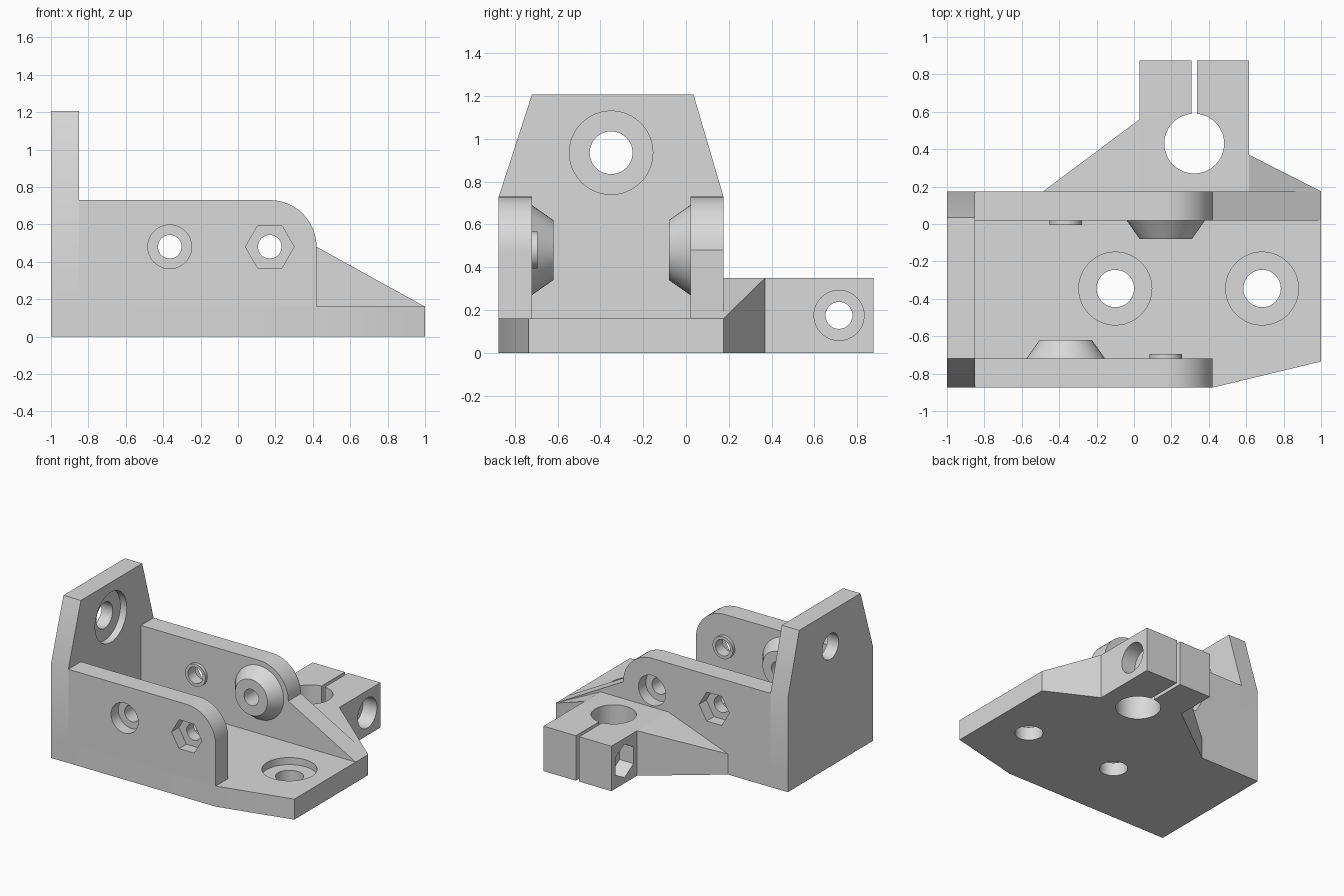
import bpy, bmesh, math

cube = bpy.data.objects.get("Cube")
if cube:
    bpy.data.objects.remove(cube, do_unlink=True)

grey = bpy.data.materials.new("light_grey")
grey.use_nodes = True
GREY = (0.7, 0.7, 0.7, 1)
grey.diffuse_color = GREY
grey.node_tree.nodes["Principled BSDF"].inputs["Base Color"].default_value = GREY


def place(axis, u, v, d):
    return {"x": (d, u, v), "y": (u, d, v), "z": (u, v, d)}[axis]


def finish(name, bm):
    bmesh.ops.recalc_face_normals(bm, faces=bm.faces)
    mesh = bpy.data.meshes.new(name)
    bm.to_mesh(mesh)
    bm.free()
    mesh.materials.append(grey)
    obj = bpy.data.objects.new(name, mesh)
    bpy.context.collection.objects.link(obj)
    return obj


def prism(name, axis, outline, lo, hi, end=None):
    """Solid between an outline at lo and a matching one at hi."""
    bm = bmesh.new()
    a = [bm.verts.new(place(axis, u, v, lo)) for u, v in outline]
    b = [bm.verts.new(place(axis, u, v, hi)) for u, v in end or outline]
    bm.faces.new(a)
    bm.faces.new(b)
    for i in range(len(a)):
        j = (i + 1) % len(a)
        bm.faces.new((a[i], a[j], b[j], b[i]))
    return finish(name, bm)


def ring(u, v, r, n=48, start=0, sweep=360):
    step = sweep / n
    count = n if sweep == 360 else n + 1
    return [(u + r * math.cos(math.radians(start + i * step)),
             v + r * math.sin(math.radians(start + i * step))) for i in range(count)]


def rect(u0, u1, v0, v1):
    return [(u0, v0), (u1, v0), (u1, v1), (u0, v1)]


def combine(obj, tool, operation):
    mod = obj.modifiers.new(operation.lower(), "BOOLEAN")
    mod.operation = operation
    mod.solver = "EXACT"
    mod.object = tool
    bpy.context.view_layer.objects.active = obj
    bpy.ops.object.modifier_apply(modifier=mod.name)
    bpy.data.objects.remove(tool, do_unlink=True)


def add(obj, *args, **kw):
    combine(obj, prism("boss", *args, **kw), "UNION")


def cut(obj, *args):
    combine(obj, prism("cutter", *args), "DIFFERENCE")


BOLT, HEAD, NUT = 0.063, 0.117, 0.13
BIG, BIG_HEAD, BIG_DEPTH = 0.1, 0.195, 0.055
BASE, TOP, FRONT, REAR = 0.16, 0.73, -0.875, 0.175

# Base plate with a tapered front corner and two counterbored holes
base = prism("base_plate", "z",
             [(-1, FRONT), (0.42, FRONT), (1, -0.735), (1, REAR), (-1, REAR)], 0, BASE)
for x in (-0.1, 0.685):
    cut(base, "z", ring(x, -0.345, BIG), -0.1, 0.3)
    cut(base, "z", ring(x, -0.345, BIG_HEAD), BASE - BIG_DEPTH, 0.3)

# Tall end wall with tapered shoulders
wall = prism("end_wall", "x",
             [(FRONT, BASE), (REAR, BASE), (REAR, TOP), (0.035, 1.207),
              (-0.72, 1.207), (FRONT, TOP)], -1, -0.85)
cut(wall, "x", ring(-0.35, 0.935, BIG), -1.1, -0.7)
cut(wall, "x", ring(-0.35, 0.935, BIG_HEAD), -0.85 - BIG_DEPTH, -0.7)

# Side walls with conical and small bosses, bolt holes and nut recesses
MID = 0.48
for name, s, outer, cone_x, nut_x, foot in (
        ("front_side_wall", -1, FRONT, -0.365, 0.17, 0.42),
        ("rear_side_wall", 1, REAR, 0.17, -0.365, 1)):
    inner = outer - s * 0.155
    outline = [(-0.85, BASE), (foot, BASE)] + ring(0.17, MID, 0.25, 12, 0, 90) + [(-0.85, TOP)]
    side = prism(name, "y", outline, outer, inner)
    add(side, "y", ring(cone_x, MID, 0.231), inner + s * 0.03, inner - s * 0.1,
        end=ring(cone_x, MID, 0.14))
    add(side, "y", ring(nut_x, MID, 0.087), inner + s * 0.03, inner - s * 0.025)
    for x, recess in ((cone_x, ring(cone_x, MID, HEAD)), (nut_x, ring(nut_x, MID, NUT, 6))):
        cut(side, "y", ring(x, MID, BOLT), outer + s * 0.1, inner - s * 0.2)
        cut(side, "y", recess, outer + s * 0.1, outer - s * 0.09)

# Split clamp block
X0, X1, CLAMP_TOP = 0.03, 0.615, 0.35
clamp = prism("rod_clamp", "z", rect(X0, X1, REAR, 0.875), 0, CLAMP_TOP)

# Sloping wings that tie the clamp to the base
bm = bmesh.new()
for x, y in ((X0, 0.56), (X1, 0.37), (X0, REAR), (X1, REAR)):
    for z in (0, CLAMP_TOP):
        bm.verts.new((x, y, z))
for x in (-0.485, 1):
    for z in (0, BASE):
        bm.verts.new((x, REAR, z))
bmesh.ops.convex_hull(bm, input=bm.verts)
bmesh.ops.dissolve_limit(bm, angle_limit=0.01, verts=bm.verts, edges=bm.edges)
combine(clamp, finish("clamp_wings", bm), "UNION")

# Rod bore, slot and cross bolt
cut(clamp, "z", ring(0.322, 0.43, 0.16), -0.1, 0.5)
cut(clamp, "z", rect(0.308, 0.336, 0.5, 1), -0.1, 0.5)
cut(clamp, "x", ring(0.715, 0.175, BOLT), -0.1, 0.8)
cut(clamp, "x", ring(0.715, 0.175, HEAD), X1 - 0.12, 0.8)
cut(clamp, "x", ring(0.715, 0.175, NUT, 6, 90), -0.1, X0 + 0.12)

# Smooth the round surfaces, keep the flats flat
parts = [o for o in bpy.context.collection.objects
         if o.type == "MESH" and grey.name in o.data.materials]
for obj in bpy.context.view_layer.objects:
    obj.select_set(obj in parts)
bpy.context.view_layer.objects.active = base
bpy.ops.object.shade_smooth_by_angle(angle=math.radians(20))
for obj in parts:
    weighted = obj.modifiers.new("flat_faces", "WEIGHTED_NORMAL")
    weighted.keep_sharp = True
